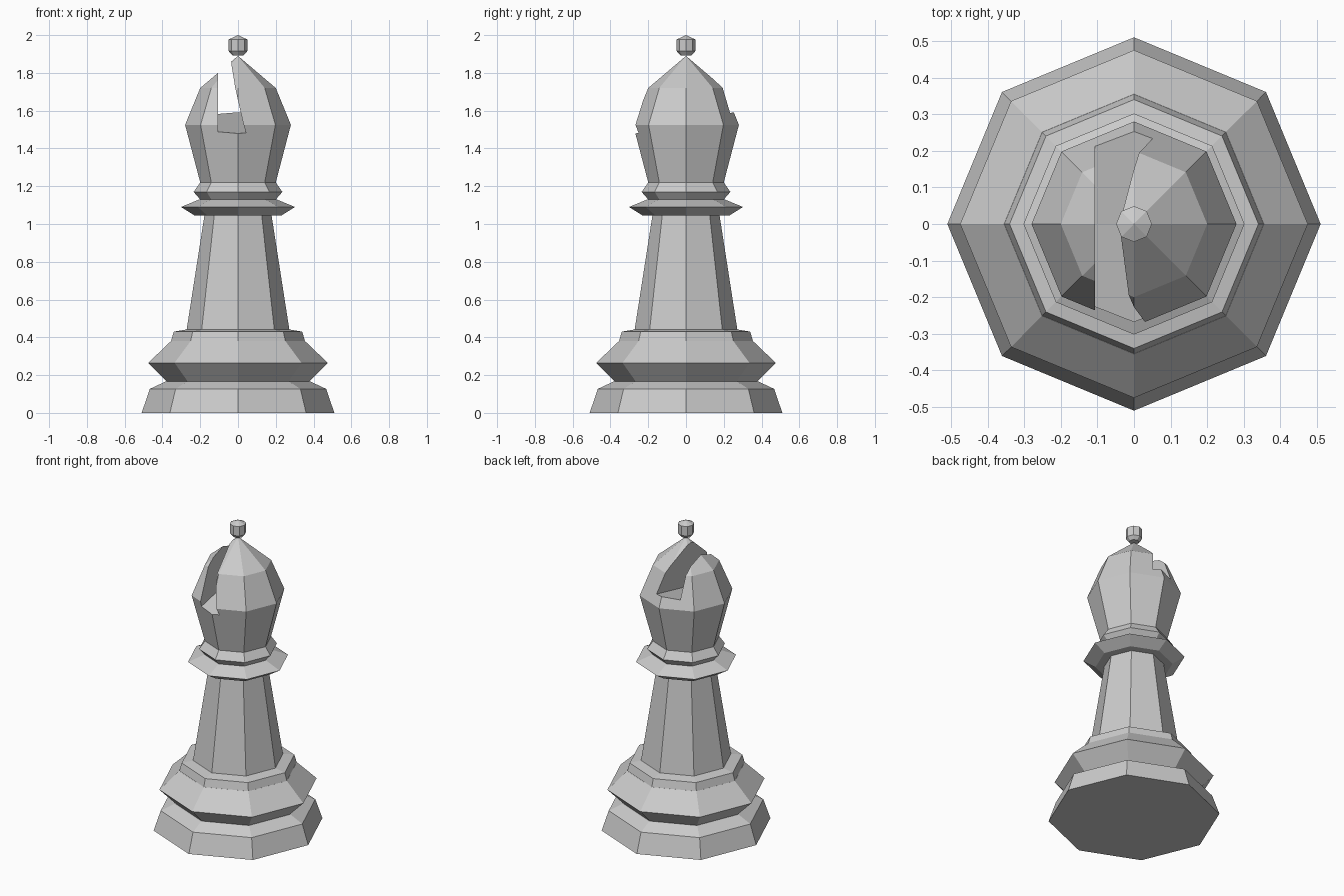
import bpy, bmesh
from math import cos, sin, pi

if "Cube" in bpy.data.objects:
    bpy.data.objects.remove(bpy.data.objects["Cube"])

SIDES = 8


def make_object(name, bm):
    bmesh.ops.recalc_face_normals(bm, faces=bm.faces)
    mesh = bpy.data.meshes.new(name)
    bm.to_mesh(mesh)
    bm.free()
    ob = bpy.data.objects.new(name, mesh)
    bpy.context.collection.objects.link(ob)
    return ob


def turned(name, profile):
    """Closed eight-sided solid from (radius, z) points, bottom to top."""
    bm = bmesh.new()
    rings = []
    for r, z in profile:
        n = SIDES if r else 1
        rings.append([bm.verts.new((r * cos(2 * pi * i / SIDES),
                                    r * sin(2 * pi * i / SIDES), z)) for i in range(n)])
    for a, b in zip(rings, rings[1:]):
        for i in range(SIDES):
            j = (i + 1) % SIDES
            quad = [a[i % len(a)], a[j % len(a)], b[j % len(b)], b[i % len(b)]]
            bm.faces.new(list(dict.fromkeys(quad)))
    for ring in (rings[0], rings[-1]):
        if len(ring) > 1:
            bm.faces.new(ring)
    return make_object(name, bm)


# Base, column and collar
turned("foot", [(0.51, 0), (0.467, 0.127), (0.385, 0.165)])
turned("base_ring", [(0.375, 0.165), (0.475, 0.265), (0.355, 0.38)])
turned("base_step", [(0.355, 0.378), (0.34, 0.43), (0.27, 0.442)])
turned("column", [(0.272, 0.44), (0.177, 1.05)])
turned("collar_disc", [(0.23, 1.045), (0.302, 1.09), (0.205, 1.13)])
turned("collar_ring", [(0.2, 1.13), (0.235, 1.17), (0.2, 1.22)])

# Head and finial
head = turned("head", [(0.2, 1.22), (0.28, 1.525), (0.2, 1.72), (0, 1.89)])
turned("finial", [(0.03, 1.893), (0.049, 1.915), (0.049, 1.977), (0, 2.0)])

# Slanted wedge that cuts the slot through the head
bm = bmesh.new()
loops = []
for y in (-0.4, 0.4):
    floor = 1.537 + 0.215 * y

    def right_wall(z):
        return 0.042 - 0.255 * (z - 1.48) + 0.073 * (y + 0.26)

    section = [(-0.107, floor), (right_wall(floor), floor),
               (right_wall(1.88), 1.88), (-0.107, 1.88)]
    loops.append([bm.verts.new((x, y, z)) for x, z in section])
bm.faces.new(loops[0])
bm.faces.new(loops[1])
for i in range(4):
    j = (i + 1) % 4
    bm.faces.new((loops[0][i], loops[0][j], loops[1][j], loops[1][i]))
cutter = make_object("slot_cutter", bm)
cutter.hide_render = True
cutter.hide_set(True)

cut = head.modifiers.new("slot", 'BOOLEAN')
cut.operation = 'DIFFERENCE'
cut.solver = 'EXACT'
cut.object = cutter
